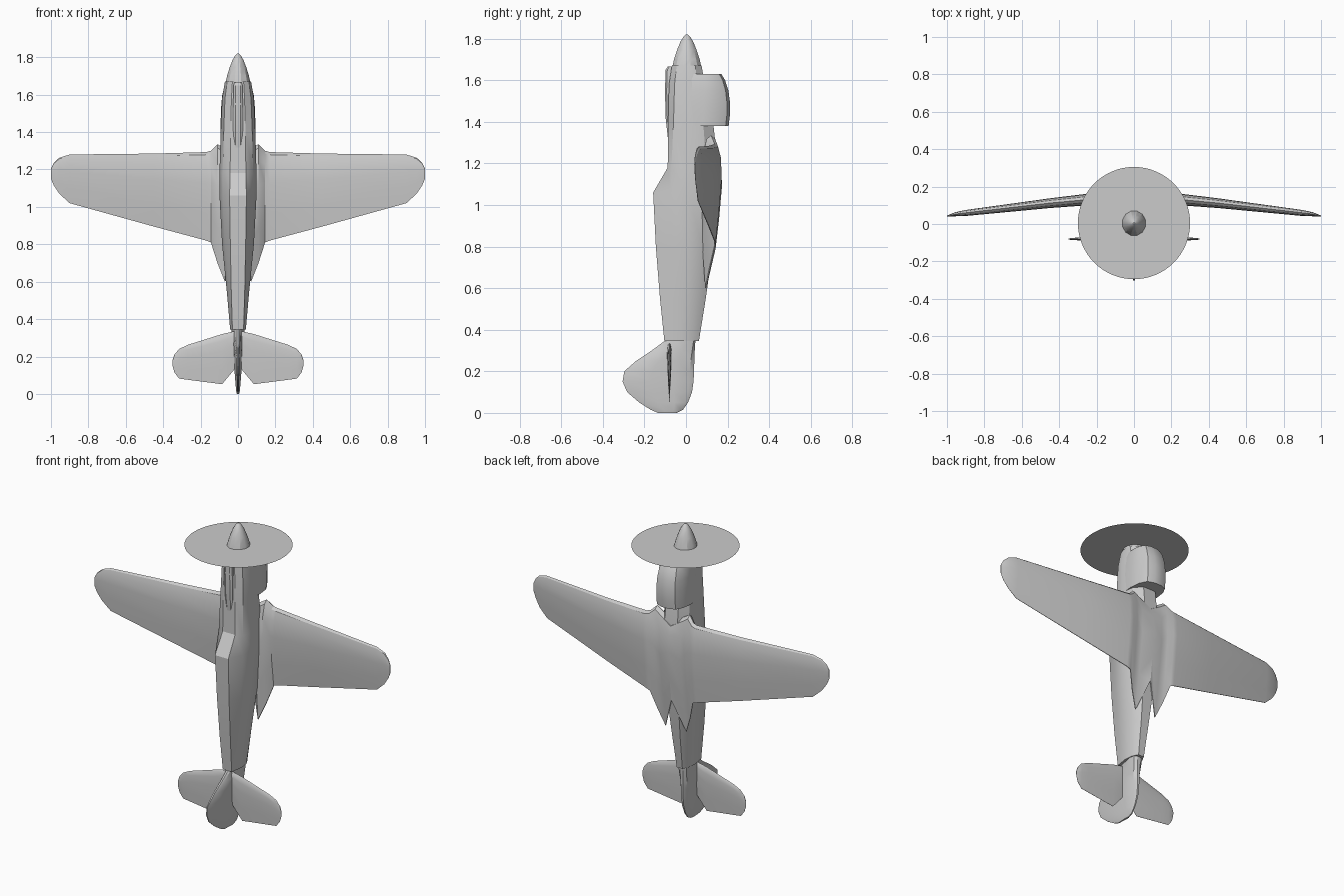
import bpy, bmesh, math


def make_object(name, bm, angle=28):
    bmesh.ops.remove_doubles(bm, verts=bm.verts, dist=1e-5)
    bmesh.ops.recalc_face_normals(bm, faces=bm.faces)
    mesh = bpy.data.meshes.new(name)
    bm.to_mesh(mesh)
    bm.free()
    ob = bpy.data.objects.new(name, mesh)
    bpy.context.collection.objects.link(ob)
    bpy.ops.object.select_all(action='DESELECT')
    ob.select_set(True)
    bpy.context.view_layer.objects.active = ob
    bpy.ops.object.shade_smooth_by_angle(angle=math.radians(angle))
    return ob


def loft(name, rings, angle=28):
    """Skin a list of equal-length point rings and cap both ends."""
    bm = bmesh.new()
    rows = [[bm.verts.new(p) for p in ring] for ring in rings]
    n = len(rows[0])
    for a, b in zip(rows, rows[1:]):
        for i in range(n):
            j = (i + 1) % n
            bm.faces.new((a[i], a[j], b[j], b[i]))
    bm.faces.new(rows[0])
    bm.faces.new(rows[-1])
    return make_object(name, bm, angle)


def sym_ring(half, z):
    """Close a half section of (x, y) points across x = 0."""
    return ([(x, y, z) for x, y in half] +
            [(-x, y, z) for x, y in reversed(half)])


# Fuselage with canopy and spine: z, top y, top half width, shoulder y, half width, belly y
def body_ring(z, top, th, sh, w, belly):
    d = belly - sh
    return sym_ring([(th, top), (0.82 * w, sh), (w, sh + 0.35 * d),
                     (0.88 * w, sh + 0.75 * d), (0.45 * w, belly)], z)


body = [(1.67, -.068, .03, -.045, .070, .075),
        (1.58, -.082, .035, -.055, .085, .09),
        (1.40, -.086, .040, -.060, .093, .13),
        (1.18, -.088, .042, -.070, .099, .155),
        (1.06, -.158, .045, -.070, .099, .155),
        (0.80, -.145, .041, -.072, .085, .13),
        (0.55, -.125, .036, -.075, .060, .095),
        (0.345, -.104, .030, -.076, .042, .062)]
loft("fuselage", [body_ring(*s) for s in body])


# Tail cone and fin in one skin: z, fin edge y, belly y, half width
def fin_ring(z, y0, y1, w):
    d = y1 - y0
    return sym_ring([(.15 * w, y0), (.4 * w, y0 + .08 * d), (.7 * w, y0 + .4 * d),
                     (w, y0 + .72 * d), (.8 * w, y1 - .06 * d), (.3 * w, y1)], z)


fin = [(.345, -.104, .045, .036), (.30, -.165, .042, .032), (.25, -.24, .040, .027),
       (.20, -.297, .039, .022), (.15, -.305, .036, .020), (.10, -.283, .029, .017),
       (.05, -.225, .010, .013), (.015, -.17, -.015, .010), (0, -.135, -.045, .006)]
loft("tail_fin", [fin_ring(*s) for s in fin])


# Wings: x, leading z, trailing z, leading y, trailing y, thickness
SECTION = [(0, 0), (.03, .5), (.14, .9), (.35, 1), (.7, .55), (1, .06)]


def wing_ring(x, zl, zt, yl, yt, t):
    def pt(c, h):
        return (x, yl + (yt - yl) * c + h * t / 2, zl + (zt - zl) * c)
    return [pt(c, -h) for c, h in SECTION] + [pt(c, h) for c, h in reversed(SECTION[1:])]


def wing(name, half):
    mirrored = [(-s[0],) + s[1:] for s in reversed(half) if s[0] > 0]
    return loft(name, [wing_ring(*s) for s in mirrored + half])


wing("main_wing", [(0, 1.26, .79, .130, .140, .080),
                   (.07, 1.31, .60, .120, .095, .090),
                   (.11, 1.335, .70, .120, .115, .085),
                   (.145, 1.30, .81, .135, .140, .068),
                   (.17, 1.293, .82, .138, .140, .066),
                   (.45, 1.285, .895, .112, .110, .052),
                   (.90, 1.28, 1.02, .060, .057, .032),
                   (.955, 1.263, 1.07, .053, .051, .022),
                   (.985, 1.235, 1.115, .046, .045, .012),
                   (1.0, 1.205, 1.15, .043, .043, .005)])

# Tailplane
wing("tailplane", [(0, .335, .16, -.08, -.08, .022),
                   (.02, .335, .13, -.08, -.08, .022),
                   (.085, .32, .052, -.08, -.08, .020),
                   (.27, .262, .076, -.08, -.08, .016),
                   (.315, .24, .082, -.08, -.08, .013),
                   (.34, .21, .115, -.08, -.08, .009),
                   (.35, .18, .15, -.08, -.08, .004)])


# Chin cowling with a recessed intake: z, inner y, outer y, half width
def chin_ring(z, y0, y1, w):
    d = y1 - y0
    return sym_ring([(.9 * w, y0), (w, y0 + .4 * d), (.92 * w, y0 + .72 * d),
                     (.68 * w, y0 + .93 * d), (.25 * w, y1)], z)


chin = [(1.52, .045, .158, .060), (1.63, .045, .158, .063), (1.63, .03, .17, .076),
        (1.60, .02, .188, .084), (1.55, .01, .204, .089), (1.49, 0, .212, .092),
        (1.43, 0, .211, .093), (1.38, 0, .205, .093)]
loft("chin_cowling", [chin_ring(*s) for s in chin])

# Air scoop on top of the nose: z, outer y, half width
scoop = [(1.665, -.088, .020), (1.65, -.098, .024), (1.55, -.101, .026),
         (1.42, -.098, .026), (1.31, -.086, .022)]
loft("top_air_scoop", [sym_ring([(.55 * w, y), (w, y + .008), (w, -.06)], z)
                       for z, y, w in scoop])

# Spinner
profile = [(1.655, .074), (1.70, .064), (1.745, .049), (1.785, .032), (1.81, .016), (1.82, .005)]
loft("spinner", [[(r * .95 * math.cos(a), .004 + r * math.sin(a), z)
                  for a in (math.tau * (i + .5) / 12 for i in range(12))]
                 for z, r in profile])

# Spinning propeller disc
bm = bmesh.new()
bmesh.ops.create_circle(bm, cap_ends=True, segments=64, radius=.3)
bmesh.ops.translate(bm, verts=bm.verts, vec=(0, .005, 1.685))
make_object("propeller_disc", bm)
